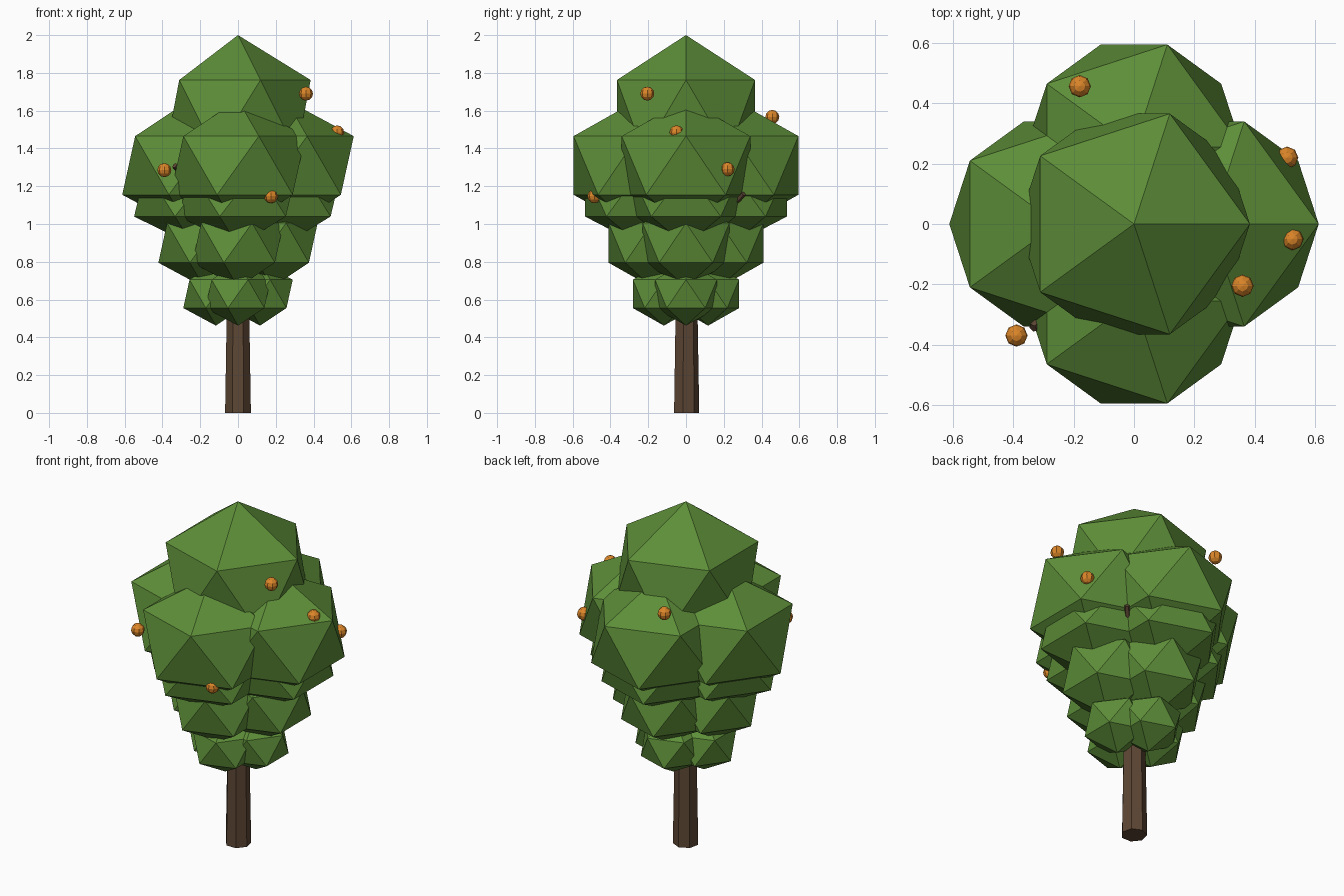
import bpy, math
from mathutils import Vector

if "Cube" in bpy.data.objects:
    bpy.data.objects.remove(bpy.data.objects["Cube"])


def material(name, rgb):
    m = bpy.data.materials.new(name)
    m.diffuse_color = (*rgb, 1)
    m.use_nodes = True
    m.node_tree.nodes["Principled BSDF"].inputs["Base Color"].default_value = m.diffuse_color
    return m


green = material("leaf_green", (0.11, 0.27, 0.04))
brown = material("bark_brown", (0.11, 0.062, 0.034))
orange = material("fruit_orange", (0.72, 0.24, 0.022))


def finish(name, mat):
    ob = bpy.context.object
    ob.name = name
    ob.data.materials.append(mat)
    return ob


def leaf_clump(name, loc, radius, height):
    bpy.ops.mesh.primitive_ico_sphere_add(subdivisions=1, radius=1, location=loc)
    finish(name, green).scale = (radius, radius, height)


def stick(name, start, end, r1, r2, sides):
    a, b = Vector(start), Vector(end)
    bpy.ops.mesh.primitive_cone_add(vertices=sides, radius1=r1, radius2=r2,
                                    depth=(b - a).length, location=(a + b) / 2)
    ob = finish(name, brown)
    if abs(b.x - a.x) + abs(b.y - a.y) > 0.001:
        ob.rotation_euler = (b - a).to_track_quat('Z', 'Y').to_euler()


# Trunk, and branches whose tips peep out between the leaf clumps
stick("trunk", (0, 0, 0), (0, 0, 1.5), 0.07, 0.045, 7)
stick("branch_back", (0, 0, 0.85), (0.305, 0.305, 1.16), 0.03, 0.014, 5)
stick("branch_front", (0, 0, 0.97), (-0.335, -0.345, 1.31), 0.03, 0.016, 5)

# Crown tiers: distance from axis, height of centre, radius, half height
tiers = [
    (0.117, 0.630, 0.193, 0.168),
    (0.180, 0.900, 0.270, 0.235),
    (0.237, 1.165, 0.350, 0.280),
    (0.255, 1.310, 0.400, 0.347),
]
for t, (dist, z, radius, height) in enumerate(tiers):
    for side, (dx, dy) in {"right": (1, 0), "left": (-1, 0),
                           "back": (0, 1), "front": (0, -1)}.items():
        leaf_clump(f"leaf_tier_{t + 1}_{side}", (dx * dist, dy * dist, z), radius, height)
leaf_clump("leaf_top", (0, 0, 1.57), 0.43, 0.43)

# Fruit
fruits = [(0.36, -0.205, 1.69), (-0.39, -0.37, 1.285), (0.175, -0.485, 1.147),
          (0.525, -0.05, 1.485), (-0.18, 0.457, 1.567), (0.508, 0.22, 1.29)]
for i, loc in enumerate(fruits):
    bpy.ops.mesh.primitive_uv_sphere_add(segments=8, ring_count=6, radius=0.037, location=loc)
    finish(f"fruit_{i + 1}", orange)
